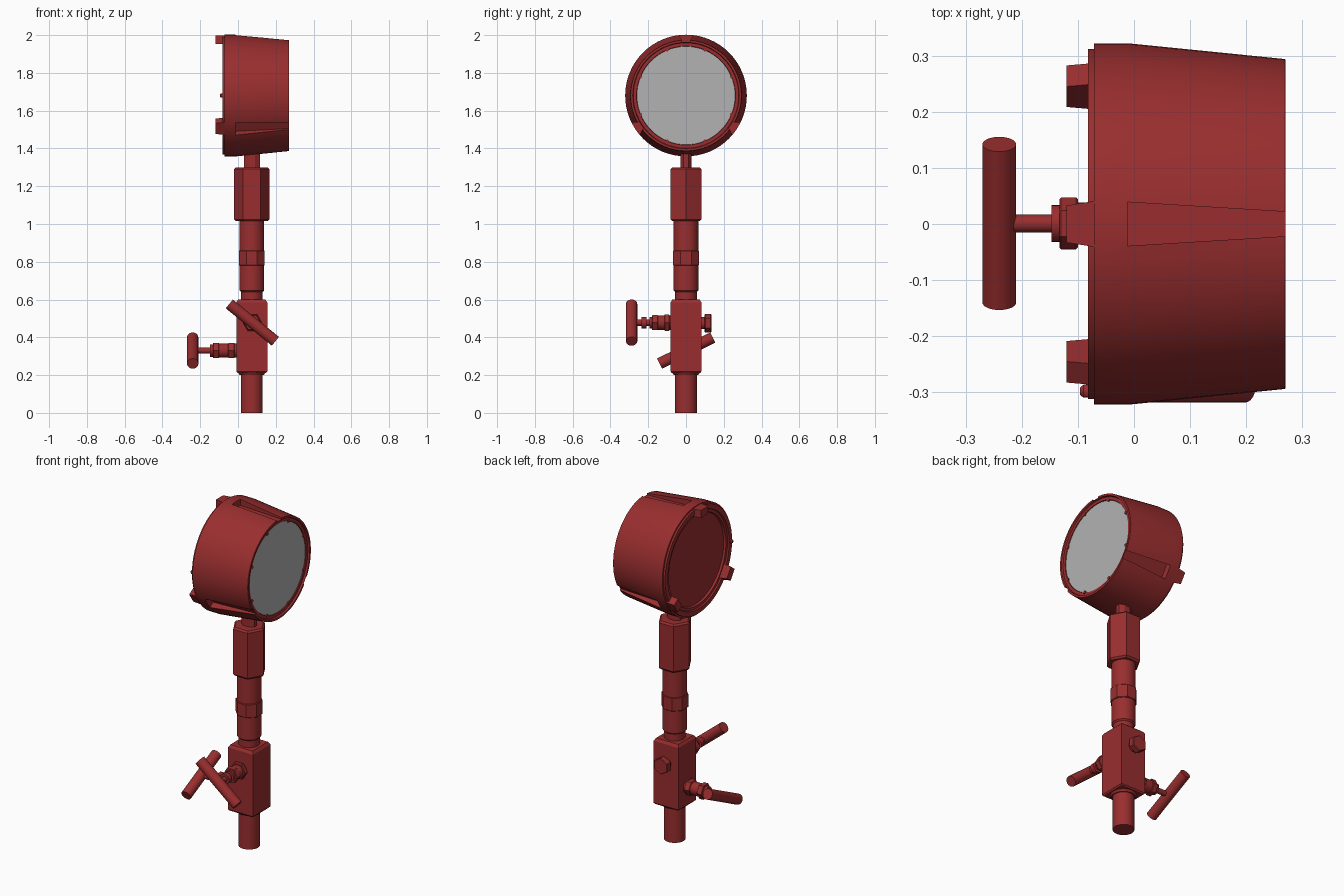
import bpy, bmesh
from math import sin, cos, pi, radians
from mathutils import Vector

if "Cube" in bpy.data.objects:
    bpy.data.objects.remove(bpy.data.objects["Cube"])


def paint(name, colour):
    m = bpy.data.materials.new(name)
    m.diffuse_color = (*colour, 1)
    m.use_nodes = True
    m.node_tree.nodes["Principled BSDF"].inputs["Base Color"].default_value = m.diffuse_color
    return m


red = paint("red_paint", (0.32, 0.027, 0.028))
grey = paint("dial_grey", (0.45, 0.45, 0.45))
X, Y, Z = Vector((1, 0, 0)), Vector((0, 1, 0)), Vector((0, 0, 1))


def finish(name, bm, mat=red, smooth=True):
    bmesh.ops.recalc_face_normals(bm, faces=bm.faces)
    me = bpy.data.meshes.new(name)
    bm.to_mesh(me)
    bm.free()
    ob = bpy.data.objects.new(name, me)
    bpy.context.collection.objects.link(ob)
    me.materials.append(mat)
    if smooth:
        shade(ob)
    return ob


def shade(ob):
    bpy.ops.object.select_all(action='DESELECT')
    ob.select_set(True)
    bpy.context.view_layer.objects.active = ob
    bpy.ops.object.shade_smooth_by_angle(angle=radians(30))


def lathe(name, origin, axis, profile, n=32, u=None, phase=0, mat=red, smooth=True):
    """Sweep (distance, radius) points round an axis; few sides give prisms."""
    o, axis = Vector(origin), Vector(axis).normalized()
    u = u or axis.orthogonal().normalized()
    v = axis.cross(u)
    bm = bmesh.new()
    rings = []
    for d, r in profile:
        rings.append([bm.verts.new(o + axis * d + r * (u * cos(phase + 2 * pi * i / n)
                      + v * sin(phase + 2 * pi * i / n))) for i in range(n)])
    for a, b in zip(rings, rings[1:]):
        for i in range(n):
            j = (i + 1) % n
            bm.faces.new((a[i], a[j], b[j], b[i]))
    bm.faces.new(rings[0])
    bm.faces.new(rings[-1])
    return finish(name, bm, mat, smooth and n > 8)


def barrel(a, b, r, c=0.008):
    """Chamfered cylinder or prism profile."""
    return [(a, r - c), (a + c, r), (b - c, r), (b, r - c)]


def rim_wedges(name, x0, h0, x1, h1, r0, r1):
    """Three tapered blocks spaced around the gauge axis."""
    bm = bmesh.new()
    for deg in (90, 213.5, 326.5):
        a = radians(deg)
        rad, tan = Vector((0, cos(a), sin(a))), Vector((0, -sin(a), cos(a)))
        quads = []
        for x, h in ((x0, h0), (x1, h1)):
            quads.append([bm.verts.new(Vector((x, 0, GZ)) + rad * r + tan * h * s)
                          for r, s in ((r0, -1), (r0, 1), (r1, 1), (r1, -1))])
        p, q = quads
        bm.faces.new(p)
        bm.faces.new(q)
        for i in range(4):
            j = (i + 1) % 4
            bm.faces.new((p[i], p[j], q[j], q[i]))
    return finish(name, bm, red, False)


CX, GZ = 0.073, 1.68
foot = (CX, 0, 0)

# Vertical stem: pipe, valve block, union and swivel nut
lathe("inlet_pipe", foot, Z, [(0, .058), (.21, .058)])
lathe("block_collar", foot, Z, [(.2, .064), (.225, .08)])
lathe("valve_block", foot, Z, [(.212, .107), (.22, .116), (.585, .116), (.6, .102)],
      n=4, u=X, phase=pi / 4)
lathe("stem_neck", foot, Z, [(.59, .057), (.66, .057)])
lathe("lower_stem", foot, Z, barrel(.64, .79, .065))
lathe("union_collar", foot, Z, barrel(.78, .86, .074, .003), n=8, u=X, phase=pi / 8)
lathe("upper_stem", foot, Z, barrel(.85, 1.03, .065, .01))
lathe("swivel_nut", foot, Z, barrel(1.015, 1.30, .094, .01), n=6, u=X)
lathe("gauge_shank", foot, Z, [(1.29, .046), (1.40, .046)], n=8, u=X, phase=pi / 8).scale.y = 0.68

# Gauge case with stepped bezel and recessed back
case = lathe("gauge_case", (0, 0, GZ), X, [
    (-.062, .262), (-.074, .266), (-.074, .282), (-.082, .285), (-.082, .312), (-.071, .312),
    (-.071, .322), (-.01, .322), (.269, .294), (.27, .293), (.27, .282),
    (.26, .279), (.26, .262), (.25, .260)], n=64, u=Y, smooth=False)
cutter = rim_wedges("groove_cutter", -.012, .039, .30, .02, .284, .37)
cutter.hide_render = True
mod = case.modifiers.new("grooves", 'BOOLEAN')
mod.object, mod.operation, mod.solver = cutter, 'DIFFERENCE', 'EXACT'
bpy.context.view_layer.objects.active = case
bpy.ops.object.modifier_apply(modifier=mod.name)
bpy.data.objects.remove(cutter)
shade(case)

lathe("dial_face", (0, 0, GZ), X, [(.245, .26), (.256, .26)], n=64, u=Y, mat=grey)
rim_wedges("rear_lugs", -.12, .033, -.07, .041, .272, .317)

# Small retaining nubs on the bezel and a screw on the back rim
for k in range(8):
    a = radians(22.5 + 45 * k)
    lathe("bezel_nub", (0, .261 * cos(a), GZ + .261 * sin(a)), X,
          [(.25, .009), (.263, .009)], n=8)
lathe("rear_screw", (0, -.298, GZ), -X, [(.075, .012), (.09, .012), (.096, .007)], n=12)


def valve(name, origin, axis, u, hexes, rounds, handle_d, handle_dir):
    """Packing gland, spindle and T-bar handle."""
    for a, b, r in hexes:
        lathe(name + "_gland_nut", origin, axis, barrel(a, b, r, .003), n=6, u=u)
    for a, b, r in rounds:
        lathe(name + "_spindle", origin, axis, [(a, r), (b, r)], n=24)
    lathe(name + "_handle", Vector(origin) + axis * handle_d, handle_dir,
          [(-.157, .03), (.157, .03)], n=32)


a, b = radians(26), radians(39)
valve("side_valve", (-.01, .001, .33), -X, Y,
      [(.008, .042, .046), (.09, .123, .046)],
      [(-.01, .1, .037), (.12, .137, .033), (.13, .23, .016)],
      .23, (0, cos(a), sin(a)))
valve("front_valve", (CX + .003, -.08, .478), -Y, X,
      [(.008, .034, .05), (.068, .1, .046)],
      [(-.01, .075, .038), (.095, .112, .03), (.13, .155, .03), (.1, .21, .017)],
      .208, (cos(b), 0, -sin(b)))

# Bleed plug on the rear of the block
lathe("plug_neck", (CX, .07, .475), Y, [(0, .032), (.035, .032)], n=24)
lathe("plug_hex", (CX, .07, .475), Y, barrel(.028, .065, .049, .004), n=6, u=Z)
